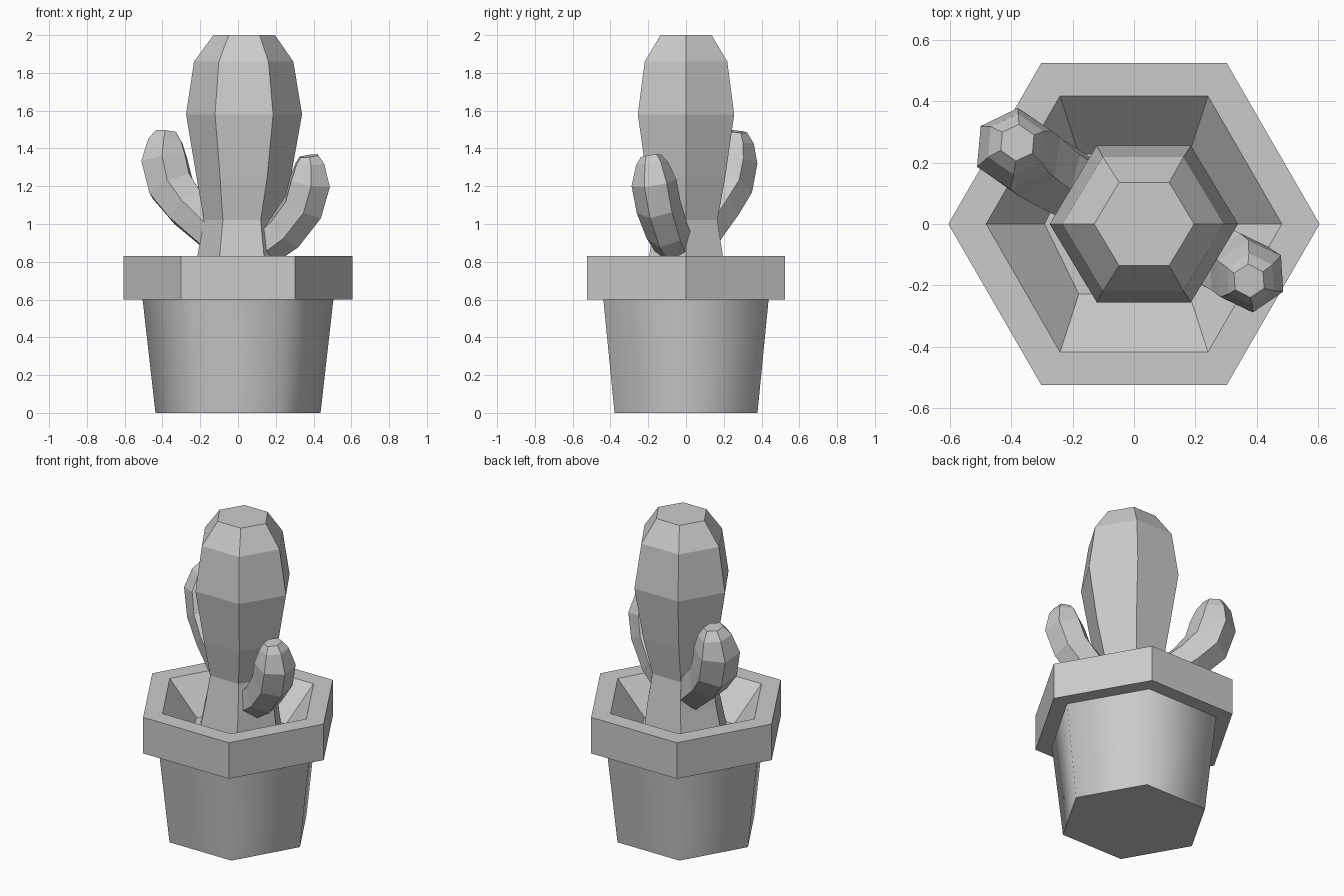
import bpy, bmesh, math
from mathutils import Vector

cube = bpy.data.objects.get("Cube")
if cube:
    bpy.data.objects.remove(cube, do_unlink=True)

grey = bpy.data.materials.new("plain grey")
grey.use_nodes = True
colour = (0.6, 0.6, 0.6, 1)
grey.diffuse_color = colour
grey.node_tree.nodes["Principled BSDF"].inputs["Base Color"].default_value = colour


def hexagon(centre, radius, u=Vector((1, 0, 0)), v=Vector((0, 1, 0))):
    """Six points around a centre, in the plane of u and v."""
    c = Vector(centre)
    return [c + radius * (u * math.cos(a) + v * math.sin(a))
            for a in (i * math.pi / 3 for i in range(6))]


def loft(name, rings, cap_start=True, cap_end=True, smooth=False):
    """Skin a list of six-sided rings."""
    bm = bmesh.new()
    loops = [[bm.verts.new(p) for p in ring] for ring in rings]
    for a, b in zip(loops, loops[1:]):
        for i in range(6):
            j = (i + 1) % 6
            bm.faces.new((a[i], a[j], b[j], b[i])).smooth = smooth
    if cap_start:
        bm.faces.new(loops[0][::-1])
    if cap_end:
        bm.faces.new(loops[-1])
    mesh = bpy.data.meshes.new(name)
    bm.to_mesh(mesh)
    bm.free()
    if smooth:
        mesh.set_sharp_from_angle(angle=math.radians(70))
    mesh.materials.append(grey)
    obj = bpy.data.objects.new(name, mesh)
    bpy.context.collection.objects.link(obj)
    return obj


def arm(name, path):
    """Bent stem whose rings lie across the path."""
    points = [Vector(p) for p, r in path]
    rings = []
    for i, (p, r) in enumerate(path):
        along = points[min(i + 1, len(points) - 1)] - points[max(i - 1, 0)]
        along.normalize()
        side = Vector((points[-1].x, points[-1].y, 0)).normalized()
        u = (side - along * side.dot(along)).normalized()
        rings.append(hexagon(p, r, u, along.cross(u)))
    return loft(name, rings)


# Tapered pot with softly shaded walls
loft("pot", [hexagon((0, 0, 0), 0.437), hexagon((0, 0, 0.6), 0.505)],
     cap_end=False, smooth=True)

# Collar with a funnel of soil dropping to the stem
soil = [Vector((p.x * 1.04, p.y * 0.94, p.z)) for p in hexagon((0, 0, 0.63), 0.28)]
for i in (1, 2, 4, 5):
    soil[i].x = math.copysign(0.18, soil[i].x)
loft("rim_and_soil", [hexagon((0, 0, 0.6), 0.48), hexagon((0, 0, 0.6), 0.605),
                      hexagon((0, 0, 0.83), 0.605), hexagon((0, 0, 0.83), 0.482),
                      soil], cap_start=False)

# Main stem: height, radius, sideways shift
profile = [(0.63, 0.27, 0.01), (0.83, 0.235, 0.02), (1.02, 0.2, 0.02),
           (1.25, 0.25, 0.03), (1.58, 0.307, 0.032), (1.86, 0.263, 0.03),
           (2.0, 0.163, 0.033)]
squash = Vector((0, 0.96, 0))
loft("stem", [hexagon((x, 0, z), r, v=squash) for z, r, x in profile])

# Side arms
arm("short_arm", [((0.1, -0.04, 0.84), 0.1), ((0.25, -0.1, 0.96), 0.115),
                  ((0.345, -0.145, 1.09), 0.12), ((0.38, -0.17, 1.22), 0.12),
                  ((0.38, -0.18, 1.32), 0.085), ((0.375, -0.185, 1.36), 0.055)])
arm("tall_arm", [((-0.1, 0.07, 0.93), 0.11), ((-0.27, 0.165, 1.09), 0.125),
                 ((-0.355, 0.22, 1.2), 0.135), ((-0.39, 0.245, 1.34), 0.135),
                 ((-0.385, 0.26, 1.44), 0.1), ((-0.38, 0.265, 1.49), 0.06)])
